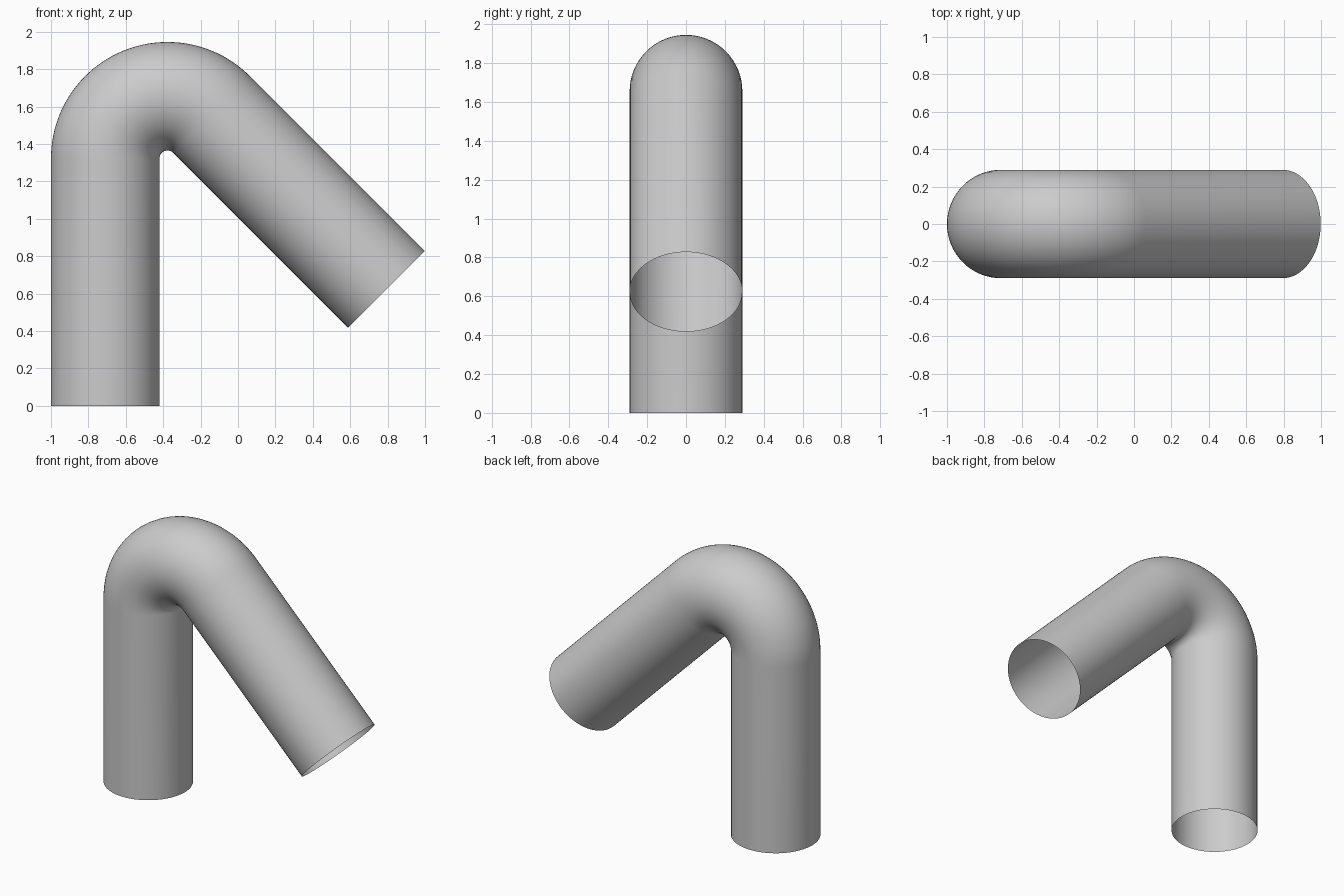
import bpy, bmesh, math
from mathutils import Vector

if "Cube" in bpy.data.objects:
    bpy.data.objects.remove(bpy.data.objects["Cube"])

TUBE_R = 0.29      # tube radius
BEND_R = 0.333     # centreline radius of the elbow
LEG = 1.322        # length of each straight leg
TURN = math.radians(135)
SIDES, BEND_STEPS = 64, 48

grey = bpy.data.materials.new("light grey")
grey.diffuse_color = (0.6, 0.6, 0.6, 1)
grey.use_nodes = True
grey.node_tree.nodes["Principled BSDF"].inputs["Base Color"].default_value = grey.diffuse_color

# Centreline: upright leg, 135 degree elbow, sloping leg
centre = Vector((-1 + TUBE_R + BEND_R, 0, LEG))
path = [(Vector((-1 + TUBE_R, 0, 0)), Vector((-1, 0, 0)))]
for i in range(BEND_STEPS + 1):
    a = math.pi - TURN * i / BEND_STEPS
    out = Vector((math.cos(a), 0, math.sin(a)))
    path.append((centre + out * BEND_R, out))
last, out = path[-1]
path.append((last + Vector((out.z, 0, -out.x)) * LEG, out))

# Open tube swept along the centreline
bm = bmesh.new()
rings = []
for p, out in path:
    rings.append([bm.verts.new(p + TUBE_R * (out * math.cos(t) + Vector((0, math.sin(t), 0))))
                  for t in (2 * math.pi * k / SIDES for k in range(SIDES))])
for lower, upper in zip(rings, rings[1:]):
    for k in range(SIDES):
        n = (k + 1) % SIDES
        f = bm.faces.new((lower[k], upper[k], upper[n], lower[n]))
        f.smooth = True

# Make the normals point away from the tube's axis
bm.normal_update()
bm.faces.ensure_lookup_table()
if bm.faces[0].normal.x > 0:
    bmesh.ops.reverse_faces(bm, faces=bm.faces[:])

mesh = bpy.data.meshes.new("bent_pipe")
bm.to_mesh(mesh)
bm.free()
mesh.materials.append(grey)
pipe = bpy.data.objects.new("bent_pipe", mesh)
bpy.context.collection.objects.link(pipe)
